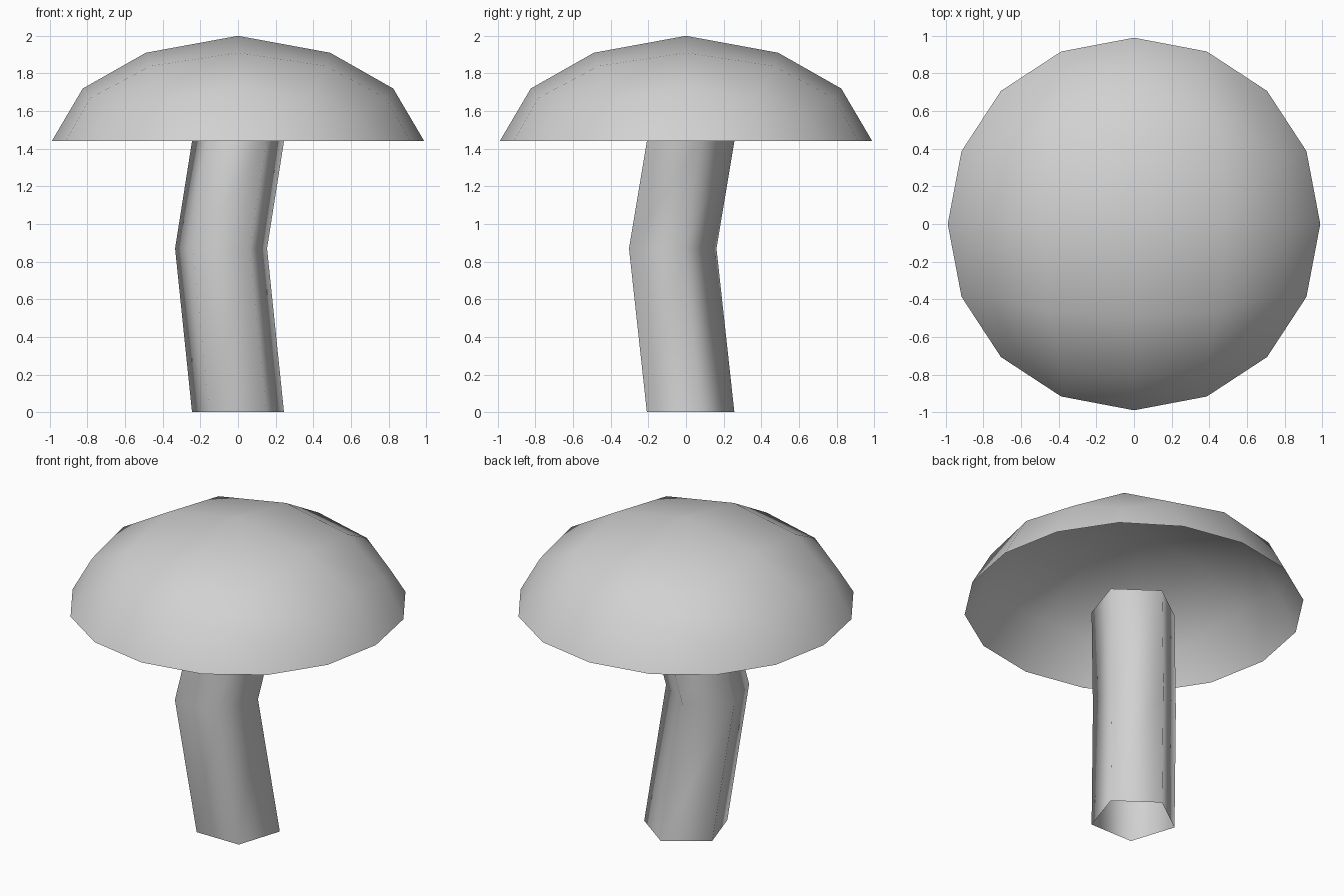
import bpy, bmesh
from math import radians, cos, sin

default = bpy.data.objects.get("Cube")
if default:
    bpy.data.objects.remove(default, do_unlink=True)

grey = bpy.data.materials.new("light_grey")
grey.use_nodes = True
grey.diffuse_color = (0.64, 0.64, 0.64, 1)
grey.node_tree.nodes["Principled BSDF"].inputs["Base Color"].default_value = grey.diffuse_color


def finish(bm, name):
    """Turn a bmesh into a smooth, coloured object."""
    bm.normal_update()
    mesh = bpy.data.meshes.new(name)
    bm.to_mesh(mesh)
    bm.free()
    for face in mesh.polygons:
        face.use_smooth = True
    mesh.materials.append(grey)
    obj = bpy.data.objects.new(name, mesh)
    bpy.context.collection.objects.link(obj)
    return obj


def cap_ring(bm, quarter):
    """Repeat one quarter of (angle, radius, height) points around z."""
    return [bm.verts.new((r * cos(radians(a + 90 * k)), r * sin(radians(a + 90 * k)), z))
            for k in range(4) for a, r, z in quarter]


# Cap: open rounded shell with a four-by-four grid of quads on top
bm = bmesh.new()
crown = bm.verts.new((0, 0, 2))
inner = cap_ring(bm, [(0, 0.49, 1.91), (45, 0.655, 1.84)])
outer = cap_ring(bm, [(0, 0.825, 1.72), (25.5, 0.87, 1.67),
                      (45, 0.91, 1.59), (64.5, 0.87, 1.67)])
rim = cap_ring(bm, [(0, 0.99, 1.44), (22.9, 0.995, 1.44),
                    (45, 1.0, 1.44), (67.1, 0.995, 1.44)])
for k in range(4):
    i, o = 2 * k, 4 * k
    side, corner, next_side = inner[i], inner[i + 1], inner[(i + 2) % 8]
    a, b, c, d, e = [outer[(o + j) % 16] for j in range(5)]
    bm.faces.new((crown, side, corner, next_side))
    bm.faces.new((side, a, b, corner))
    bm.faces.new((corner, b, c, d))
    bm.faces.new((corner, d, e, next_side))
for j in range(16):
    n = (j + 1) % 16
    bm.faces.new((outer[j], rim[j], rim[n], outer[n]))
finish(bm, "cap")

# Stem: open five-sided tube with a bend in the middle
bm = bmesh.new()
rings = []
for x, y, z in [(0, 0, 0), (-0.09, -0.095, 0.87), (0, 0, 1.44)]:
    rings.append([bm.verts.new((x + 0.257 * cos(radians(90 + 72 * k)),
                                y + 0.257 * sin(radians(90 + 72 * k)), z))
                  for k in range(5)])
for low, high in zip(rings, rings[1:]):
    for k in range(5):
        n = (k + 1) % 5
        bm.faces.new((low[k], low[n], high[n], high[k]))
finish(bm, "stem")
